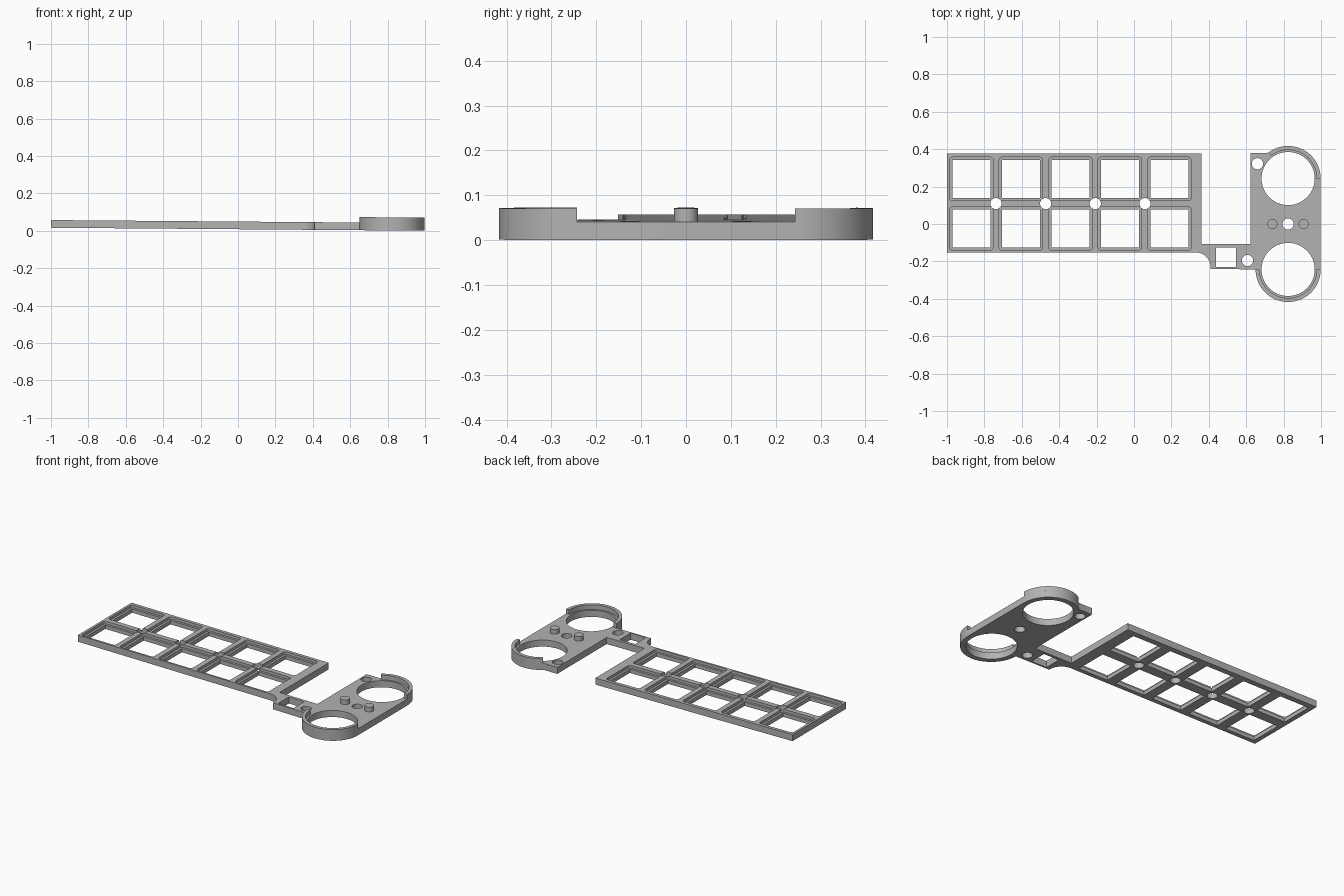
import bpy, bmesh, math
from mathutils import Matrix

if "Cube" in bpy.data.objects:
    bpy.data.objects.remove(bpy.data.objects["Cube"])

TOP = 0.041      # plate thickness
RIM_TOP = 0.07   # height of rims and posts
TILT = 0.008     # gentle fall of the whole part towards +x
RING_X, RING_Y, R_OUT, R_LIP, R_HOLE = 0.824, 0.243, 0.174, 0.153, 0.142

grey = bpy.data.materials.new("grey plastic")
grey.diffuse_color = (0.45, 0.45, 0.45, 1)
grey.use_nodes = True
grey.node_tree.nodes["Principled BSDF"].inputs["Base Color"].default_value = grey.diffuse_color


def arc(cx, cy, r, a0, a1, n):
    return [(cx + r * math.cos(math.radians(a0 + (a1 - a0) * i / n)),
             cy + r * math.sin(math.radians(a0 + (a1 - a0) * i / n))) for i in range(n + 1)]


def circle(cx, cy, r, n=40):
    return arc(cx, cy, r, 0, 360, n)[:-1]


def square(cx, cy, h, r=0.0):
    if r == 0:
        return [(cx - h, cy - h), (cx + h, cy - h), (cx + h, cy + h), (cx - h, cy + h)]
    k = h - r
    pts = []
    for i, (sx, sy) in enumerate([(1, 1), (-1, 1), (-1, -1), (1, -1)]):
        pts += arc(cx + sx * k, cy + sy * k, r, 90 * i, 90 * i + 90, 4)
    return pts


def prisms(name, outlines, z0, z1):
    """Extrude closed outlines into one mesh object."""
    bm = bmesh.new()
    for pts in outlines:
        f = bm.faces.new([bm.verts.new((x, y, z0)) for x, y in pts])
        ext = bmesh.ops.extrude_face_region(bm, geom=[f])["geom"]
        for v in ext:
            if isinstance(v, bmesh.types.BMVert):
                v.co.z = z1
    bmesh.ops.recalc_face_normals(bm, faces=bm.faces[:])
    me = bpy.data.meshes.new(name)
    bm.to_mesh(me)
    bm.free()
    me.materials.append(grey)
    ob = bpy.data.objects.new(name, me)
    bpy.context.collection.objects.link(ob)
    return ob


def cut(ob, cutter):
    m = ob.modifiers.new("cut", 'BOOLEAN')
    m.operation, m.solver, m.object = 'DIFFERENCE', 'EXACT', cutter
    bpy.ops.object.select_all(action='DESELECT')
    bpy.context.view_layer.objects.active = ob
    ob.select_set(True)
    bpy.ops.object.modifier_apply(modifier=m.name)
    bpy.data.objects.remove(cutter)


# Plate: key grid field, bridge and ring field in one outline
outline = [(-1, -0.152), (-1, 0.378), (0.362, 0.378), (0.362, -0.107), (0.623, -0.107),
           (0.623, 0.38), (0.71, 0.38)]
outline += arc(RING_X, RING_Y, R_OUT, 127, 0, 36)
outline += arc(RING_X, -RING_Y, R_OUT, 0, -180, 50)
outline += [(0.41, -0.24)] + arc(0.33, -0.232, 0.08, 0, 90, 10)
plate = prisms("plate", [outline], 0, TOP)

# Key openings with a stepped recess, plus screw holes and ring openings
keys = [(-0.869 + 0.2645 * i, y) for i in range(5) for y in (0.241, -0.024)]
holes = [square(x, y, 0.102) for x, y in keys]
holes += [circle(-0.738 + 0.2655 * i, 0.109, 0.03) for i in range(4)]
holes += [circle(x, y, 0.03) for x, y in ((0.66, 0.322), (0.607, -0.195), (0.824, 0))]
holes += [circle(RING_X, s * RING_Y, R_HOLE, 80) for s in (1, -1)]
holes += [square(0.492, -0.178, 0.053)]
cut(plate, prisms("hole_cutter", holes, -0.1, 0.2))
cut(plate, prisms("recess_cutter", [square(x, y, 0.116, 0.015) for x, y in keys],
                  TOP - 0.017, 0.2))

# Raised rims around the outer side of each ring opening
parts = [plate]
for name, s, a0, a1 in (("back_rim", 1, 0, 127), ("front_rim", -1, -180, 0)):
    pts = arc(RING_X, s * RING_Y, R_OUT, a0, a1, 50) + arc(RING_X, s * RING_Y, R_LIP, a1, a0, 50)
    parts.append(prisms(name, [pts], TOP, RIM_TOP))

# Locating posts
for name, x in (("left_post", 0.74), ("right_post", 0.907)):
    parts.append(prisms(name, [circle(x, 0, 0.027)], TOP, RIM_TOP))

# Tilt, then smooth the round walls
shear = Matrix.Identity(4)
shear[2][0], shear[2][3] = -TILT, TILT
for ob in parts:
    ob.data.transform(shear)
    bpy.ops.object.select_all(action='DESELECT')
    ob.select_set(True)
    bpy.context.view_layer.objects.active = ob
    bpy.ops.object.shade_smooth_by_angle(angle=math.radians(30))
